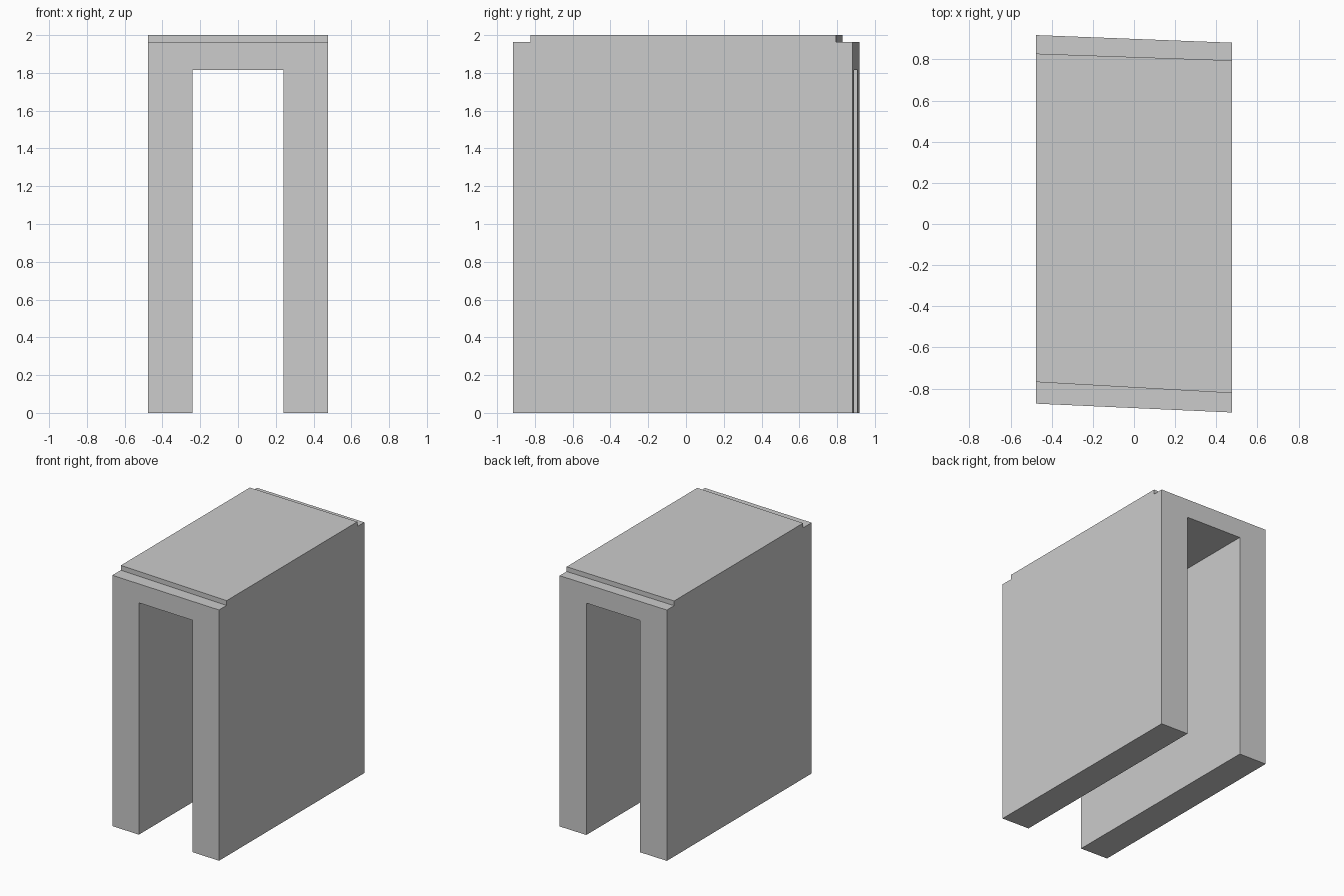
import bpy, bmesh
from mathutils import Vector

if "Cube" in bpy.data.objects:
    bpy.data.objects.remove(bpy.data.objects["Cube"])

W, INNER, Z_IN, Z_LEDGE, Z_TOP = 0.477, 0.24, 1.815, 1.963, 2.0


def line(y_left, y_right):
    """Slanted plan line running from the left wall to the right wall."""
    return lambda x: y_left + (y_right - y_left) * (x + W) / (2 * W)


front, back = line(-0.873, -0.916), line(0.918, 0.881)
step_front, step_back = line(-0.768, -0.822), line(0.828, 0.795)

bm = bmesh.new()

# Inverted U section, lofted between the slanted ends
section = [(-W, 0), (-INNER, 0), (-INNER, Z_IN), (INNER, Z_IN),
           (INNER, 0), (W, 0), (W, Z_LEDGE), (-W, Z_LEDGE)]
ends = [[bm.verts.new((x, end(x), z)) for x, z in section] for end in (front, back)]
bm.faces.new(ends[0])
bm.faces.new(ends[1][::-1])
for i in range(len(section)):
    j = (i + 1) % len(section)
    bm.faces.new((ends[0][j], ends[0][i], ends[1][i], ends[1][j]))
bm.normal_update()

# Cut the top across at both ledge lines
for step in (step_front, step_back):
    a, b = Vector((-W, step(-W), 0)), Vector((W, step(W), 0))
    bmesh.ops.bisect_plane(bm, geom=bm.verts[:] + bm.edges[:] + bm.faces[:],
                           plane_co=a, plane_no=(b - a).cross(Vector((0, 0, 1))))

# Raise the middle of the top, leaving a ledge at each end
bm.normal_update()
middle = [f for f in bm.faces if f.normal.z > 0.9
          and f.calc_center_median().z > 1.9
          and abs(f.calc_center_median().y) < 0.3]
raised = bmesh.ops.extrude_face_region(bm, geom=middle)
bmesh.ops.delete(bm, geom=middle, context='FACES')
bmesh.ops.translate(bm, vec=(0, 0, Z_TOP - Z_LEDGE),
                    verts=[g for g in raised['geom'] if isinstance(g, bmesh.types.BMVert)])
bmesh.ops.recalc_face_normals(bm, faces=bm.faces)

mesh = bpy.data.meshes.new("channel_block")
bm.to_mesh(mesh)
bm.free()
bpy.context.collection.objects.link(bpy.data.objects.new("channel_block", mesh))
